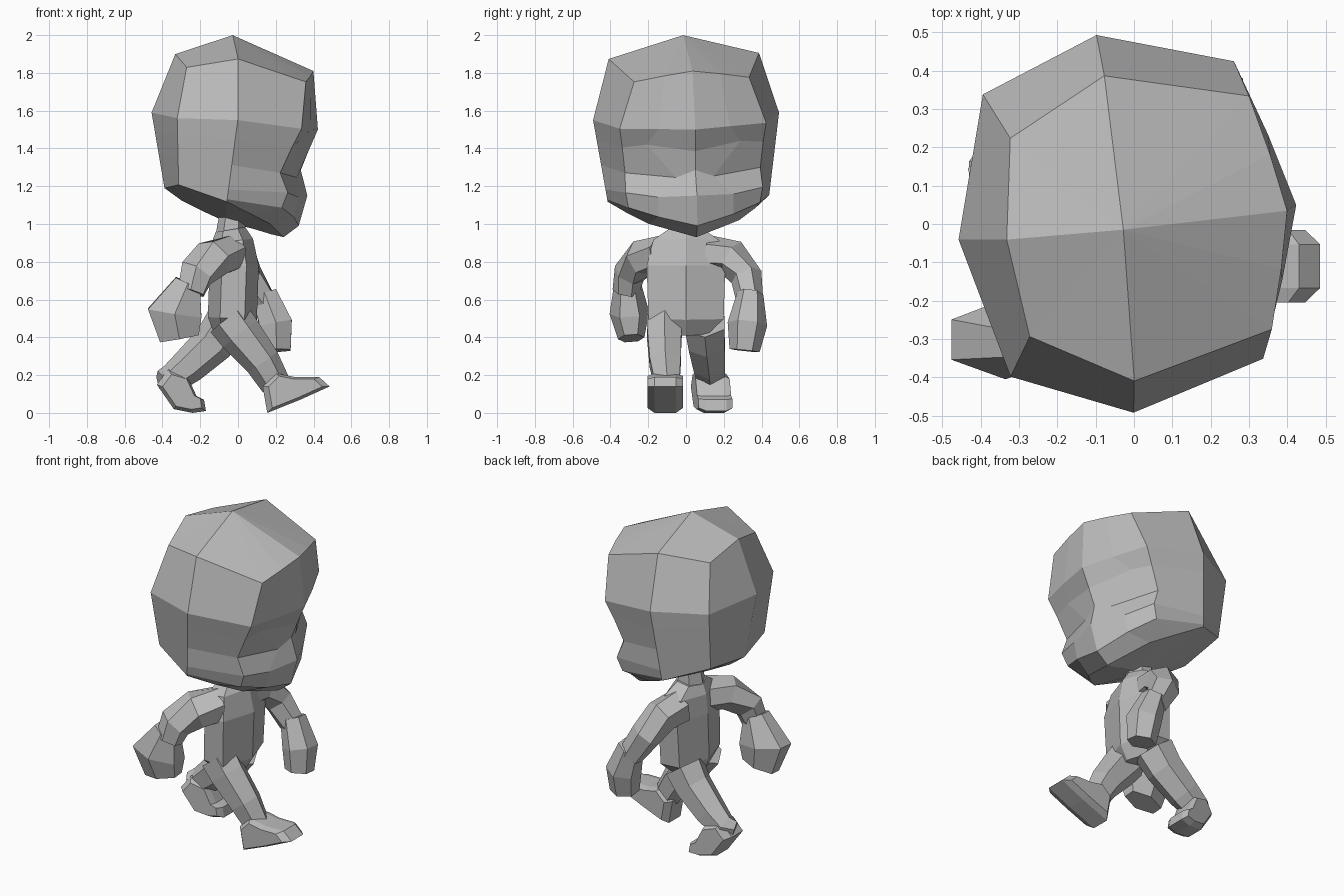
import bpy
import bmesh
from math import cos, sin, pi, radians
from mathutils import Vector

if "Cube" in bpy.data.objects:
    bpy.data.objects.remove(bpy.data.objects["Cube"])

# One plain grey for the whole figure
clay = bpy.data.materials.new("clay grey")
clay.use_nodes = True
clay.diffuse_color = (0.5, 0.5, 0.5, 1)
clay.node_tree.nodes["Principled BSDF"].inputs["Base Color"].default_value = clay.diffuse_color


def finish(name, bm):
    """Clean the mesh and add it to the scene as a flat-shaded object."""
    bmesh.ops.remove_doubles(bm, verts=bm.verts, dist=0.001)
    bmesh.ops.recalc_face_normals(bm, faces=bm.faces)
    mesh = bpy.data.meshes.new(name)
    bm.to_mesh(mesh)
    bm.free()
    mesh.materials.append(clay)
    obj = bpy.data.objects.new(name, mesh)
    bpy.context.collection.objects.link(obj)
    return obj


def skin(bm, rows, closed):
    """Join neighbouring rows of points with quads."""
    grid = [[bm.verts.new(p) for p in row] for row in rows]
    count = len(grid[0])
    for lower, upper in zip(grid, grid[1:]):
        for i in range(count if closed else count - 1):
            j = (i + 1) % count
            bm.faces.new((lower[i], lower[j], upper[j], upper[i]))
    return grid


def limb(name, sections, side, sides=6):
    """Loft along sections of (x, y, z, radius along side, radius across)."""
    centres = [Vector(s[:3]) for s in sections]
    rows = []
    for i, (centre, section) in enumerate(zip(centres, sections)):
        ahead = centres[min(i + 1, len(centres) - 1)]
        tangent = (ahead - centres[max(i - 1, 0)]).normalized()
        u = (side - tangent * side.dot(tangent)).normalized()
        v = tangent.cross(u)
        angles = [2 * pi * (k + 0.5) / sides for k in range(sides)]
        rows.append([centre + u * section[3] * cos(a) + v * section[4] * sin(a)
                     for a in angles])
    bm = bmesh.new()
    grid = skin(bm, rows, True)
    bm.faces.new(grid[0])
    bm.faces.new(grid[-1])
    return finish(name, bm)


def foot(name, outline, y, half_width, splay):
    """Side outline given thickness, cheeks drawn in, toes turned by splay."""
    middle = sum((Vector(p) for p in outline), Vector((0, 0))) / len(outline)
    rows = []
    for offset, scale in ((-1, 0.8), (-0.6, 1), (0.6, 1), (1, 0.8)):
        ring = [middle + (Vector(p) - middle) * scale for p in outline]
        rows.append([(p.x, y + offset * half_width + splay * (p.x - middle.x), p.y)
                     for p in ring])
    bm = bmesh.new()
    grid = skin(bm, rows, True)
    bm.faces.new(grid[0])
    bm.faces.new(grid[-1])
    return finish(name, bm)


def blend(a, b, t):
    return [Vector(p).lerp(Vector(q), t) for p, q in zip(a, b)]


X, Y = Vector((1, 0, 0)), Vector((0, 1, 0))

# Head: half of it as rows running from the face round to the back
back_top = [(-.04, .4, 1.89), (-.3, .26, 1.84), (-.335, 0, 1.9)]
back_mid = [(-.05, .495, 1.57), (-.36, .37, 1.575), (-.46, 0, 1.59)]
back_low = [(-.1, .43, 1.135), (-.345, .31, 1.22), (-.39, 0, 1.19)]
crown = [(-.03, 0, 2)] * 6
forehead = [(.4, 0, 1.81), (.37, .15, 1.79), (.33, .306, 1.765)]
brow = [(.425, 0, 1.5), (.37, .19, 1.51), (.3, .39, 1.52)]
eyes = [(.375, 0, 1.385), (.29, .25, 1.43), (.25, .375, 1.42)]
cheeks = [(.335, 0, 1.285), (.305, .1, 1.25), (.19, .36, 1.285)]
mouth = [(.37, 0, 1.15), (.3, .2, 1.15), (.23, .365, 1.18)]
lip = [(.325, 0, .99), (.28, .2, 1.045), (.2, .35, 1.1)]
jaw = [(.245, 0, .93), (.15, .24, 1.01), (.03, .34, 1.07)]
underside = [(.245, 0, .93), (.18, 0, .945), (.08, 0, .975),
             (-.06, 0, 1.01), (-.18, 0, 1.065), (-.3, 0, 1.125)]
rows = [crown, forehead + back_top, brow + back_mid,
        eyes + blend(back_mid, back_low, 0.25),
        cheeks + blend(back_mid, back_low, 0.55),
        mouth + blend(back_mid, back_low, 0.85),
        lip + blend(back_mid, back_low, 0.97),
        jaw + back_low, underside]
pivot = Vector((0, 0, 1.5))
bm = bmesh.new()
skin(bm, [[Vector(p) - pivot for p in row] for row in rows], False)
bmesh.ops.remove_doubles(bm, verts=bm.verts, dist=0.001)
half = bm.verts[:] + bm.edges[:] + bm.faces[:]
bmesh.ops.mirror(bm, geom=half, axis='Y', merge_dist=0.001)
head = finish("head", bm)
head.location = (0, 0.008, 1.5)
head.rotation_euler = (radians(2.3), 0, radians(5.6))

# Torso and neck
limb("torso", [(-.04, 0, .42, .13, .09), (-.03, 0, .5, .23, .13),
               (-.02, 0, .78, .24, .13), (-.03, 0, .91, .2, .11),
               (-.04, 0, .97, .1, .08)], Y)
limb("neck", [(-.04, 0, .93, .09, .08), (-.03, 0, 1.04, .08, .07)], Y)

# Right arm swinging back, left arm swinging forward
limb("right_arm", [(-.04, -.12, .84, .12, .1), (-.13, -.23, .82, .12, .1),
                   (-.22, -.3, .74, .1, .085), (-.25, -.32, .64, .08, .07)], X)
limb("right_hand", [(-.265, -.31, .69, .08, .07), (-.335, -.3, .53, .165, .105),
                    (-.31, -.29, .395, .12, .07)], X)
limb("left_arm", [(-.03, .12, .84, .11, .1), (0, .24, .82, .1, .1),
                  (.05, .32, .72, .09, .085), (.14, .34, .58, .075, .07)], X)
limb("left_hand", [(.14, .34, .63, .075, .07), (.2, .325, .47, .1, .105),
                   (.205, .31, .33, .085, .08)], X)

# Right leg striding forward, left leg pushing off behind
limb("right_leg", [(-.05, -.11, .5, .11, .12), (.01, -.115, .42, .105, .115),
                   (.13, -.11, .27, .095, .095), (.2, -.1, .15, .075, .08)], Y)
limb("left_leg", [(-.06, .1, .47, .12, .12), (-.13, .11, .37, .11, .11),
                  (-.26, .125, .25, .095, .095), (-.35, .13, .18, .08, .08),
                  (-.41, .105, .165, .05, .06)], Y)

# Front foot rests on its heel, back foot on its toes
foot("right_foot", [(.155, .0), (.13, .14), (.2, .21), (.3, .19),
                    (.43, .19), (.485, .14), (.33, .07)], -.11, .095, 0)
foot("left_foot", [(-.43, .15), (-.34, .02), (-.24, .0), (-.17, .01),
                   (-.18, .07), (-.22, .09), (-.27, .2), (-.37, .23)], .14, .09, .2)
